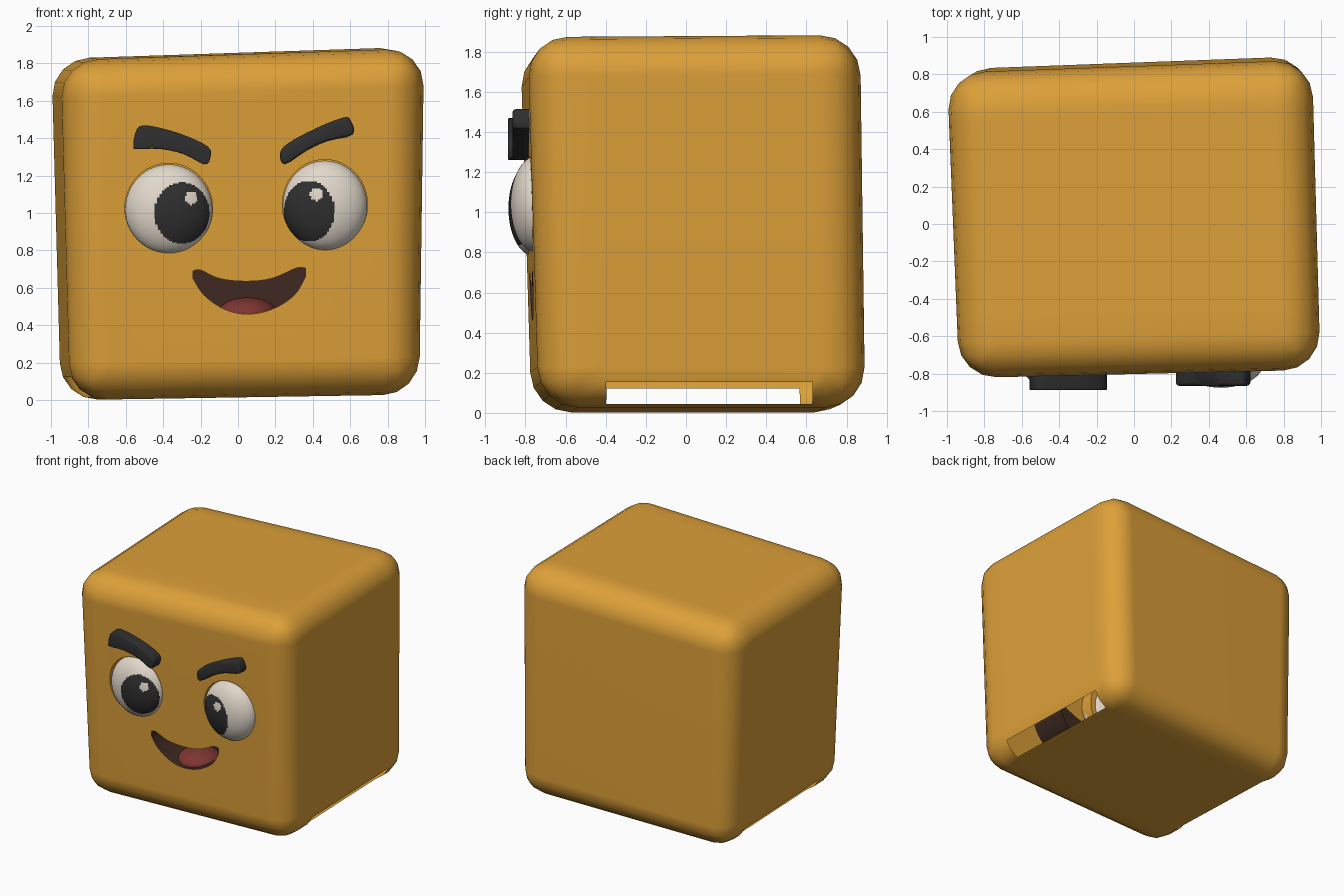
import bpy, bmesh, math
from mathutils import Vector

if "Cube" in bpy.data.objects:
    bpy.data.objects.remove(bpy.data.objects["Cube"])


def material(name, color):
    m = bpy.data.materials.new(name)
    m.diffuse_color = (*color, 1)
    m.use_nodes = True
    m.node_tree.nodes["Principled BSDF"].inputs["Base Color"].default_value = m.diffuse_color
    return m


ORANGE = material("orange", (0.72, 0.35, 0.04))
MOUTH = material("dark_brown", (0.05, 0.022, 0.015))
BLACK = material("charcoal", (0.028, 0.028, 0.029))
WHITE = material("warm_white", (0.76, 0.69, 0.60))
PINK = material("tongue_red", (0.21, 0.036, 0.03))


def finish(bm, name, mats, angle=35):
    bmesh.ops.recalc_face_normals(bm, faces=bm.faces)
    me = bpy.data.meshes.new(name)
    bm.to_mesh(me)
    bm.free()
    ob = bpy.data.objects.new(name, me)
    bpy.context.collection.objects.link(ob)
    for m in mats:
        me.materials.append(m)
    smooth(ob, angle)
    return ob


def smooth(ob, angle):
    bpy.ops.object.select_all(action='DESELECT')
    ob.select_set(True)
    bpy.context.view_layer.objects.active = ob
    bpy.ops.object.shade_smooth_by_angle(angle=math.radians(angle))


def prism(outline, y0, y1, index=0):
    """Extrude an x-z outline from y0 back to y1."""
    bm = bmesh.new()
    front = bm.faces.new([bm.verts.new((x, y0, z)) for x, z in outline])
    r = bmesh.ops.extrude_face_region(bm, geom=[front], use_keep_orig=True)
    for v in r['geom']:
        if isinstance(v, bmesh.types.BMVert):
            v.co.y = y1
    for f in bm.faces:
        f.material_index = index
    return bm


def spline(pts, steps=5, closed=True):
    """Smooth curve through 2D points."""
    n, out = len(pts), []
    get = lambda i: Vector(pts[i % n] if closed else pts[max(0, min(n - 1, i))])
    for i in range(n if closed else n - 1):
        a, b, c, d = (get(i + k) for k in (-1, 0, 1, 2))
        for s in range(steps):
            t = s / steps
            out.append(0.5 * (2 * b + (c - a) * t + (2 * a - 5 * b + 4 * c - d) * t * t
                              + (3 * b - a - 3 * c + d) * t ** 3))
    if not closed:
        out.append(get(n - 1))
    return out


# Body: bevelled box, then skewed to a slightly crooked block
SIZE = Vector((1.92, 1.65, 1.84))
CORNERS = {
    (0, 0, 0): (-0.89, -0.775, 0.0), (1, 0, 0): (0.975, -0.73, 0.03),
    (0, 1, 0): (-0.955, 0.83, 0.0), (1, 1, 0): (0.925, 0.90, 0.03),
    (0, 0, 1): (-0.94, -0.83, 1.815), (1, 0, 1): (1.0, -0.785, 1.88),
    (0, 1, 1): (-1.005, 0.805, 1.825), (1, 1, 1): (0.955, 0.875, 1.89),
}
bm = bmesh.new()
bmesh.ops.create_cube(bm, size=1)
for v in bm.verts:
    v.co = (v.co + Vector((0.5, 0.5, 0.5))) * SIZE
bmesh.ops.bevel(bm, geom=bm.edges[:], offset=0.2, segments=4, profile=0.5,
                affect='EDGES', clamp_overlap=True)
for y in (0.34, 1.38):
    bmesh.ops.bisect_plane(bm, geom=bm.verts[:] + bm.edges[:] + bm.faces[:],
                           plane_co=(0, y, 0), plane_no=(0, 1, 0))
for v in bm.verts:
    t = [v.co[i] / SIZE[i] for i in range(3)]
    p = Vector()
    for key, co in CORNERS.items():
        w = 1
        for k, u in zip(key, t):
            w *= u if k else 1 - u
        p += w * Vector(co)
    v.co = p
body = finish(bm, "body", [ORANGE, MOUTH])

# Eye placement: centre, radii, pupil centre, pupil radii, glint centre
EYES = {
    "left": ((-0.37, -0.755, 1.02), (0.233, 0.13, 0.24), (-0.30, 1.0), (0.148, 0.163), (-0.25, 1.08)),
    "right": ((0.465, -0.745, 1.04), (0.226, 0.13, 0.24), (0.38, 1.01), (0.135, 0.163), (0.42, 1.10)),
}

# Carve the mouth and the eye sockets
lower = spline([(0.36, 0.66), (0.30, 0.56), (0.18, 0.485), (0.05, 0.46),
                (-0.07, 0.485), (-0.18, 0.56), (-0.24, 0.65)], 4, False)
upper = spline([(-0.24, 0.69), (-0.20, 0.695), (-0.10, 0.65), (0.04, 0.635),
                (0.18, 0.65), (0.31, 0.705), (0.36, 0.705)], 4, False)
cutters = [finish(prism(lower + upper, -1.0, -0.45, 1), "mouth_cutter", [ORANGE, MOUTH])]
for side, (c, r, *_) in EYES.items():
    ring = [(c[0] + (r[0] + 0.002) * math.cos(a * math.tau / 48),
             c[2] + 0.006 + r[2] * math.sin(a * math.tau / 48)) for a in range(48)]
    cutters.append(finish(prism(ring, -1.0, -0.68), side + "_socket_cutter", [ORANGE, MOUTH]))
for cut in cutters:
    cut.hide_render = True
    bpy.context.view_layer.objects.active = body
    mod = body.modifiers.new("carve", 'BOOLEAN')
    mod.operation = 'DIFFERENCE'
    mod.solver = 'EXACT'
    mod.object = cut
    bpy.ops.object.modifier_apply(modifier=mod.name)
    bpy.data.objects.remove(cut)

# Open slits along both lower side edges of the hollow body
bm = bmesh.new()
bm.from_mesh(body.data)
bm.normal_update()
slits = []
for f in bm.faces:
    c, n = f.calc_center_median(), f.normal
    if abs(c.x) > 0.7 and abs(c.y - 0.09) < 0.25 and -0.93 < n.z < -0.4 and abs(n.x) > 0.3:
        slits.append(f)
bmesh.ops.delete(bm, geom=slits, context='FACES')
bm.to_mesh(body.data)
bm.free()
smooth(body, 35)
wn = body.modifiers.new("even_shading", 'WEIGHTED_NORMAL')
wn.keep_sharp = True

# Eyeballs with pupil and glint
for side, (c, r, pc, pr, g) in EYES.items():
    bm = bmesh.new()
    bmesh.ops.create_uvsphere(bm, u_segments=112, v_segments=72, radius=1)
    for v in bm.verts:
        v.co = Vector([c[i] + v.co[i] * r[i] for i in range(3)])
    for f in bm.faces:
        m = f.calc_center_median()
        if m.y < c[1]:
            if math.hypot(m.x - g[0], m.z - g[1]) < 0.034:
                f.material_index = 0
            elif math.hypot((m.x - pc[0]) / pr[0], (m.z - pc[1]) / pr[1]) < 1:
                f.material_index = 1
    finish(bm, side + "_eye", [WHITE, BLACK])

# Eyebrows
BROWS = {
    "left": ([(-0.56, 1.36), (-0.54, 1.45), (-0.48, 1.468), (-0.31, 1.425), (-0.16, 1.355),
              (-0.148, 1.295), (-0.18, 1.26), (-0.29, 1.315), (-0.42, 1.343), (-0.54, 1.342)], -0.888, -0.77),
    "right": ([(0.225, 1.32), (0.25, 1.26), (0.37, 1.335), (0.48, 1.385), (0.615, 1.42),
               (0.60, 1.50), (0.56, 1.51), (0.42, 1.455), (0.27, 1.375)], -0.865, -0.75),
}
for side, (pts, y0, y1) in BROWS.items():
    bm = prism(spline(pts, 3), y0, y1)
    rim = [e for e in bm.edges if all(abs(v.co.y - y0) < 1e-5 for v in e.verts)]
    bmesh.ops.bevel(bm, geom=rim, offset=0.018, segments=3, profile=0.5,
                    affect='EDGES', clamp_overlap=True)
    finish(bm, side + "_eyebrow", [BLACK], 50)

# Tongue resting on the mouth floor
bm = bmesh.new()
bmesh.ops.create_uvsphere(bm, u_segments=32, v_segments=20, radius=1)
for v in bm.verts:
    v.co = Vector((0.05 + v.co.x * 0.16, -0.57 + v.co.y * 0.17, 0.46 + v.co.z * 0.09))
finish(bm, "tongue", [PINK])
